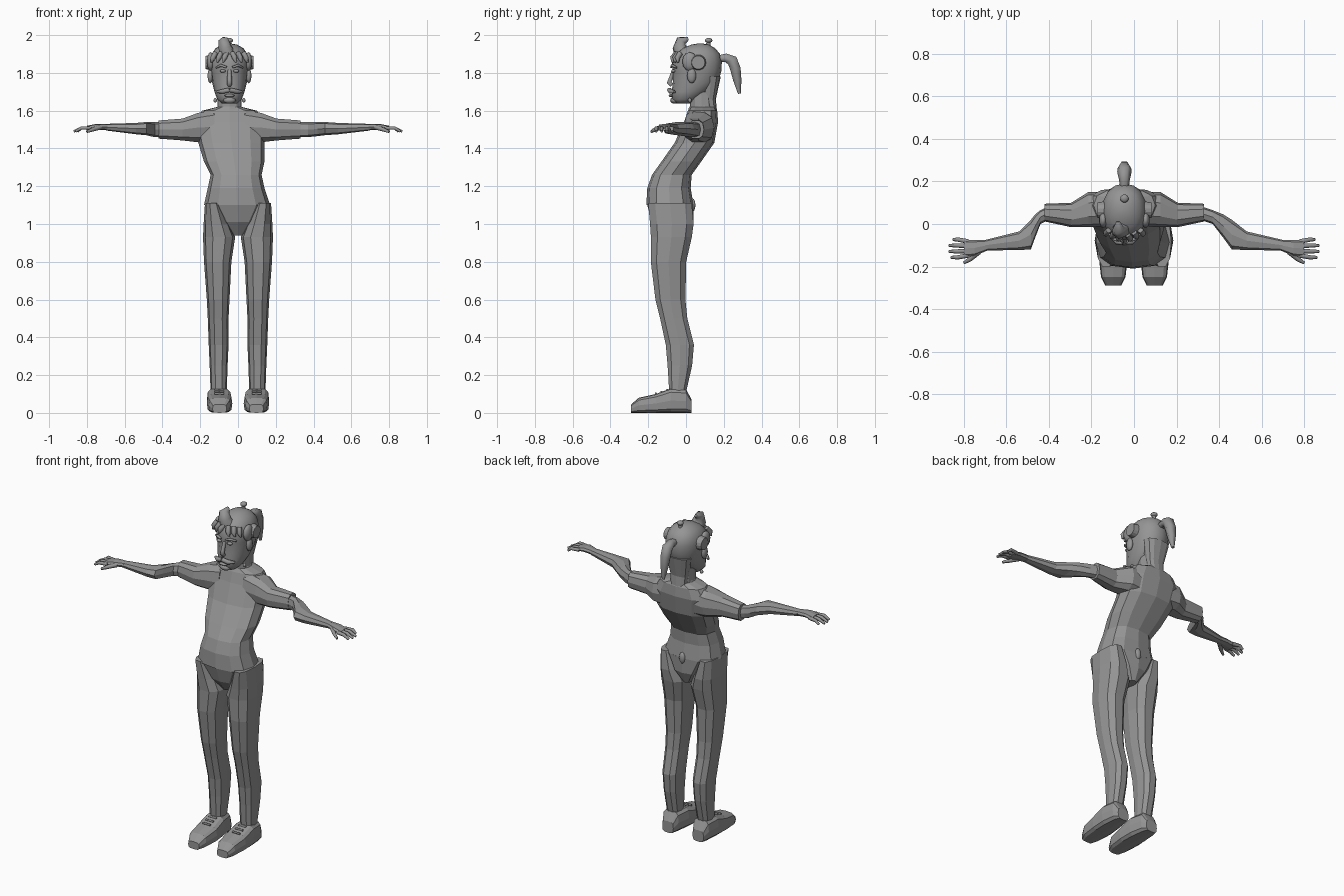
import bpy
import bmesh
from math import cos, sin, pi, copysign
from mathutils import Matrix, Vector

default_cube = bpy.data.objects.get("Cube")
if default_cube:
    bpy.data.objects.remove(default_cube)

grey = bpy.data.materials.new("plain grey")
grey.use_nodes = True
grey.diffuse_color = (.3, .3, .3, 1)
grey.node_tree.nodes["Principled BSDF"].inputs["Base Color"].default_value = (.3, .3, .3, 1)

HEAD_X = -.045  # the upper body leans slightly to its right


def finish(name, bm, smooth=False):
    """Turn a bmesh into a named, coloured object."""
    bmesh.ops.recalc_face_normals(bm, faces=bm.faces)
    for face in bm.faces:
        face.smooth = smooth
    mesh = bpy.data.meshes.new(name)
    bm.to_mesh(mesh)
    bm.free()
    mesh.materials.append(grey)
    obj = bpy.data.objects.new(name, mesh)
    bpy.context.collection.objects.link(obj)
    return obj


def loft(name, axis, sections, sides=12, square=.8, smooth=False):
    """Skin rounded outlines; each section is (position, a_min, a_max, b_min, b_max)."""
    bm = bmesh.new()
    rings = []
    for t, a_min, a_max, b_min, b_max in sections:
        ring = []
        for i in range(sides):
            angle = 2 * pi * i / sides
            u = copysign(abs(cos(angle)) ** square, cos(angle))
            v = copysign(abs(sin(angle)) ** square, sin(angle))
            a = (a_min + a_max + u * (a_max - a_min)) / 2
            b = (b_min + b_max + v * (b_max - b_min)) / 2
            place = {"X": (t, a, b), "Y": (a, t, b), "Z": (a, b, t)}[axis]
            ring.append(bm.verts.new(place))
        rings.append(ring)
    for low, high in zip(rings, rings[1:]):
        for i in range(sides):
            j = (i + 1) % sides
            bm.faces.new((low[i], low[j], high[j], high[i]))
    bm.faces.new(rings[0])
    bm.faces.new(rings[-1])
    return finish(name, bm, smooth)


def blob(name, centre, size, segments=10):
    """Ellipsoid with the given half sizes."""
    bm = bmesh.new()
    matrix = Matrix.Translation(centre) @ Matrix.Diagonal((*size, 1))
    bmesh.ops.create_uvsphere(bm, u_segments=segments, v_segments=6, radius=1, matrix=matrix)
    return finish(name, bm, True)


def disc(name, centre, radius, depth, axis):
    """Short cylinder facing along an axis."""
    bm = bmesh.new()
    turn = Vector((0, 0, 1)).rotation_difference(Vector(axis)).to_matrix().to_4x4()
    bmesh.ops.create_cone(bm, cap_ends=True, segments=14, radius1=radius, radius2=radius * .85,
                          depth=depth, matrix=Matrix.Translation(centre) @ turn)
    return finish(name, bm)


def tube(name, points):
    """Tapering tube through (x, y, z, radius) points."""
    curve = bpy.data.curves.new(name, "CURVE")
    curve.dimensions = "3D"
    curve.bevel_depth = 1
    curve.bevel_resolution = 1
    curve.use_fill_caps = True
    spline = curve.splines.new("POLY")
    spline.points.add(len(points) - 1)
    for point, (x, y, z, radius) in zip(spline.points, points):
        point.co = (x, y, z, 1)
        point.radius = radius
    curve.materials.append(grey)
    obj = bpy.data.objects.new(name, curve)
    bpy.context.collection.objects.link(obj)
    bpy.ops.object.select_all(action="DESELECT")
    obj.select_set(True)
    bpy.context.view_layer.objects.active = obj
    bpy.ops.object.convert(target="MESH")
    return obj


def mirrored(side, sections):
    """Flip the first outline range of each section to one side."""
    return [(t, side * a, side * b, c, d) for t, a, b, c, d in sections]


# Torso leaning back at the chest, and the pelvis wedge between the legs
loft("shirt", "Z", [
    (1.10, -.18, .17, -.21, .04), (1.19, -.16, .14, -.205, .025),
    (1.26, -.145, .125, -.18, .03), (1.33, -.18, .14, -.13, .08),
    (1.43, -.21, .14, -.06, .15), (1.54, -.23, .14, -.01, .17),
    (1.6, -.19, .1, .01, .165), (1.62, -.11, .02, .02, .155)])
loft("pelvis", "Z", [
    (.94, -.03, .03, -.13, .01), (1.01, -.1, .1, -.18, .04), (1.1, -.175, .17, -.205, .04)])
loft("neck", "Z", [(1.6, -.11, .02, .02, .15), (1.7, -.105, .015, .02, .14)])
disc("collar", (HEAD_X, .085, 1.62), .072, .02, (0, 0, 1))
blob("back_tab", (0, .035, 1.1), (.02, .015, .035))

for side, label in ((1, "left"), (-1, "right")):
    # Legs and shoes
    loft(label + "_leg", "Z", mirrored(side, [
        (.1, .06, .145, -.09, 0), (.25, .055, .15, -.1, .035), (.36, .05, .155, -.11, .045),
        (.5, .05, .16, -.14, .01), (.6, .045, .165, -.165, 0), (.8, .035, .18, -.19, .005),
        (.93, .015, .185, -.19, .035), (1, .045, .182, -.195, .045),
        (1.11, .09, .175, -.205, .035)]), sides=10)
    loft(label + "_shoe", "Y", mirrored(side, [
        (-.29, .06, .135, 0, .045), (-.25, .04, .155, 0, .08), (-.16, .03, .165, 0, .1),
        (-.08, .035, .165, 0, .13), (0, .05, .155, 0, .125), (.03, .065, .14, 0, .07)]),
        square=.55)
    for i in range(3):
        y, z = -.16 + i * .03, .103 + i * .009
        tube(label + "_lace", [(side * .075, y, z, .006), (side * .125, y, z, .006)])

    # Sleeve, then the bent forearm
    loft(label + "_sleeve", "X", [
        (HEAD_X + side * t, a, b, c, d) for t, a, b, c, d in (
            (.08, -.01, .15, 1.42, 1.61), (.17, -.015, .15, 1.43, 1.59),
            (.25, -.015, .1, 1.44, 1.56), (.375, .012, .095, 1.45, 1.55))], sides=10)
    stations = (.31, .37, .42, .46, .53, .7) if side > 0 else (.4, .44, .465, .485, .54, .7)
    spans = ((.02, .085, 1.46, 1.54), (0, .065, 1.46, 1.54), (-.065, .045, 1.465, 1.54),
             (-.12, .02, 1.47, 1.54), (-.122, -.035, 1.475, 1.535), (-.125, -.075, 1.495, 1.53))
    loft(label + "_forearm", "X",
         [(side * x, *span) for x, span in zip(stations, spans)], sides=8)

    # Hand with four drooping fingers and a thumb
    loft(label + "_palm", "X", [
        (side * .69, -.125, -.075, 1.497, 1.53), (side * .75, -.15, -.075, 1.5, 1.53),
        (side * .8, -.155, -.075, 1.495, 1.52)], sides=8)
    for i, reach in enumerate((.86, .87, .87, .85)):
        y = -.148 + i * .022
        spread = y + (i - 1.5) * .006
        tube(label + "_finger", [(side * .78, y, 1.508, .011), (side * .83, spread, 1.508, .01),
                                 (side * reach, spread, 1.49, .007)])
    tube(label + "_thumb", [(side * .73, -.13, 1.512, .014), (side * .77, -.165, 1.5, .011),
                            (side * .8, -.183, 1.488, .007)])

    # Ears, round ear covers, earrings, eyes, brows
    disc(label + "_ear_cover", (HEAD_X + side * .11, .065, 1.855), .042, .035, (side, 0, 0))
    blob(label + "_side_hair", (HEAD_X + side * .1, .02, 1.86), (.02, .04, .05))
    blob(label + "_ear", (HEAD_X + side * .102, .03, 1.785), (.015, .024, .04))
    blob(label + "_earring", (HEAD_X + side * .075, .02, 1.655), (.01, .01, .012))
    blob(label + "_eye", (HEAD_X + side * .036, -.066, 1.81), (.017, .012, .009))
    tube(label + "_brow", [(HEAD_X + side * .016, -.078, 1.83, .006),
                           (HEAD_X + side * .045, -.073, 1.84, .008),
                           (HEAD_X + side * .07, -.05, 1.828, .005)])
    tube(label + "_moustache", [(HEAD_X, -.088, 1.71, .013),
                                (HEAD_X + side * .035, -.083, 1.702, .014),
                                (HEAD_X + side * .065, -.06, 1.7, .007)])
    # Fringe locks sweeping away from the parting
    for i in range(3):
        x = HEAD_X + side * (.015 + i * .03)
        tube(label + "_fringe", [(x, -.05 + i * .01, 1.905, .014),
                                 (x + side * .012, -.07 + i * .012, 1.88, .015),
                                 (x + side * .02, -.072 + i * .015, 1.855, .005)])

# Head
loft("head", "Z", [
    (z, HEAD_X - half, HEAD_X + half, front, back) for z, half, front, back in (
        (1.637, .04, -.05, .03), (1.66, .065, -.075, .06), (1.7, .08, -.075, .12),
        (1.75, .092, -.07, .17), (1.81, .1, -.07, .187), (1.86, .105, -.075, .19),
        (1.9, .095, -.055, .18), (1.93, .074, -.02, .155), (1.95, .04, .03, .12),
        (1.955, .01, .06, .09))], sides=16, square=.92, smooth=True)
tube("nose", [(HEAD_X, -.066, 1.815, .01), (HEAD_X, -.082, 1.765, .013),
              (HEAD_X, -.09, 1.748, .014), (HEAD_X, -.075, 1.735, .012)])
blob("lower_lip", (HEAD_X, -.078, 1.68), (.028, .014, .008))
blob("chin", (HEAD_X, -.062, 1.655), (.035, .022, .018))

# Hair falling down the nape, ponytail, forehead quiff, top knob
loft("nape_hair", "Z", [
    (1.59, -.095, .005, .1, .165), (1.66, -.1, .01, .09, .158), (1.78, -.125, .035, .08, .184)])
tube("ponytail", [(HEAD_X, .17, 1.875, .02), (HEAD_X, .21, 1.88, .026),
                  (HEAD_X, .245, 1.865, .034), (HEAD_X, .262, 1.82, .032),
                  (HEAD_X, .272, 1.76, .025), (HEAD_X, .283, 1.69, .009)])
tube("quiff", [(-.055, -.015, 1.89, .046), (-.068, -.033, 1.935, .038),
               (-.075, -.025, 1.97, .029), (-.075, .012, 1.982, .009)])
disc("knob_stem", (HEAD_X, .118, 1.95), .012, .05, (0, 0, 1))
blob("knob", (HEAD_X, .12, 1.972), (.02, .02, .013))
